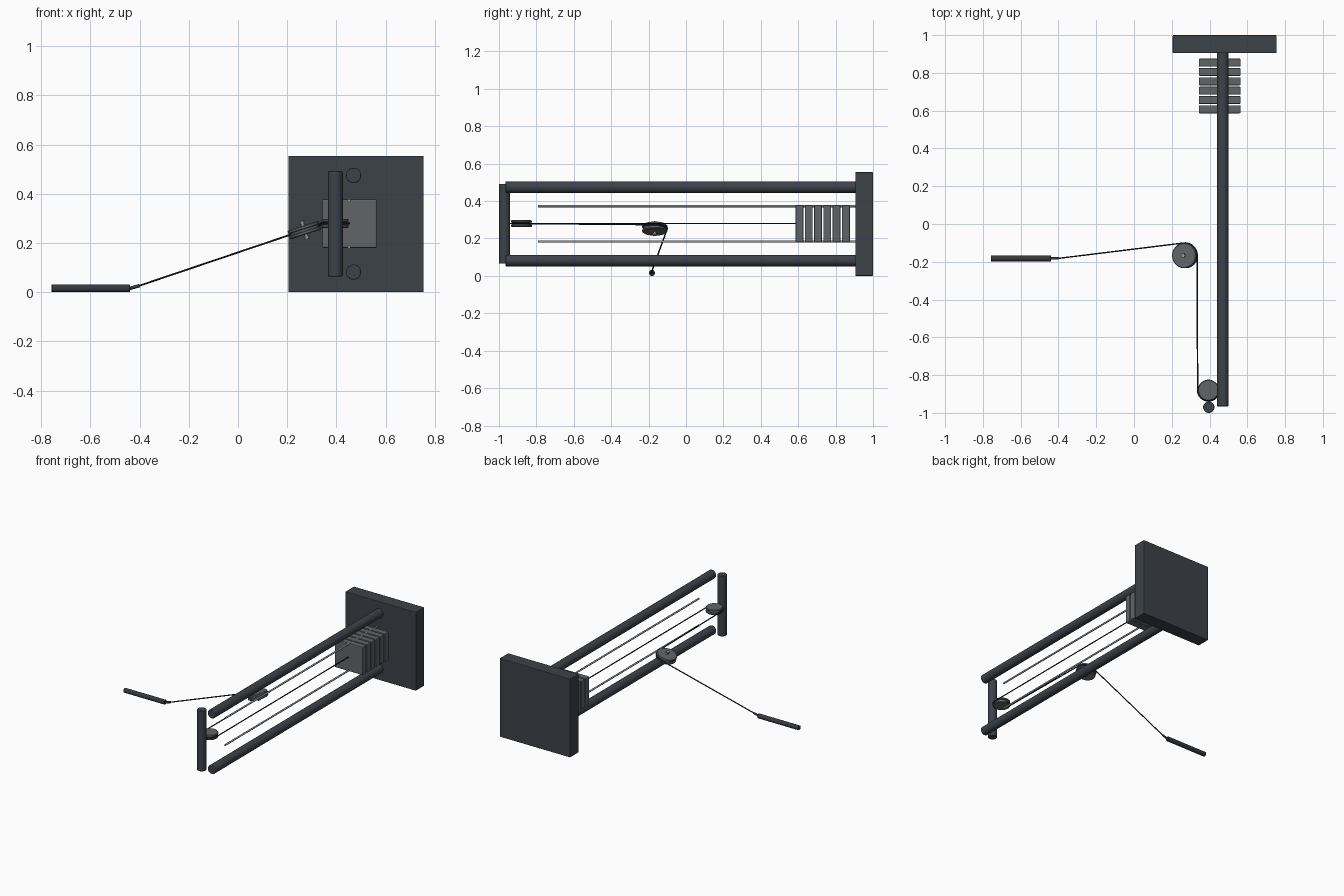
import bpy, math
from mathutils import Vector

cube = bpy.data.objects.get("Cube")
if cube:
    bpy.data.objects.remove(cube, do_unlink=True)


def material(name, rgb):
    m = bpy.data.materials.new(name)
    m.use_nodes = True
    m.diffuse_color = (*rgb, 1)
    bsdf = next(n for n in m.node_tree.nodes if n.type == 'BSDF_PRINCIPLED')
    bsdf.inputs["Base Color"].default_value = (*rgb, 1)
    return m


frame_mat = material("dark slate", (0.045, 0.055, 0.066))
weight_mat = material("mid grey", (0.12, 0.13, 0.137))
steel_mat = material("light steel", (0.3, 0.31, 0.32))
cable_mat = material("black cable", (0.012, 0.013, 0.015))
grip_mat = material("dark grip", (0.035, 0.042, 0.05))


def finish(obj, name, mat, smooth=True):
    obj.name = name
    obj.data.materials.append(mat)
    if smooth:
        bpy.ops.object.shade_smooth_by_angle(angle=math.radians(35))
    return obj


def box(name, lo, hi, mat, bevel):
    lo, hi = Vector(lo), Vector(hi)
    bpy.ops.mesh.primitive_cube_add(size=1, location=(lo + hi) / 2)
    obj = bpy.context.object
    obj.scale = hi - lo
    bpy.ops.object.transform_apply(location=False, rotation=False, scale=True)
    mod = obj.modifiers.new("soft edges", 'BEVEL')
    mod.width, mod.segments = bevel, 2
    return finish(obj, name, mat, False)


def rod(name, a, b, r, mat, bevel=0.0, sides=32):
    a, b = Vector(a), Vector(b)
    bpy.ops.mesh.primitive_cylinder_add(vertices=sides, radius=r,
                                        depth=(b - a).length, location=(a + b) / 2)
    obj = bpy.context.object
    obj.rotation_euler = (b - a).to_track_quat('Z', 'Y').to_euler()
    if bevel:
        mod = obj.modifiers.new("soft rim", 'BEVEL')
        mod.width, mod.segments, mod.limit_method = bevel, 2, 'ANGLE'
    return finish(obj, name, mat)


def pulley(name, centre, r, half, tilt):
    # Wheel turned from a profile with a shallow groove
    profile = [(0, -half), (r - 0.004, -half), (r, -half + 0.004), (r, -0.007),
               (r - 0.007, -0.004), (r - 0.007, 0.004), (r, 0.007),
               (r, half - 0.004), (r - 0.004, half), (0, half)]
    n = 40
    verts, faces = [], []
    for i in range(n):
        a = 2 * math.pi * i / n
        verts += [(p * math.cos(a), p * math.sin(a), z) for p, z in profile[1:-1]]
    k = len(profile) - 2
    for i in range(n):
        j = (i + 1) % n
        faces += [(i * k + s, j * k + s, j * k + s + 1, i * k + s + 1) for s in range(k - 1)]
    faces.append([i * k for i in reversed(range(n))])
    faces.append([i * k + k - 1 for i in range(n)])
    mesh = bpy.data.meshes.new(name)
    mesh.from_pydata(verts, [], faces)
    obj = bpy.data.objects.new(name, mesh)
    bpy.context.collection.objects.link(obj)
    bpy.ops.object.select_all(action='DESELECT')
    obj.select_set(True)
    bpy.context.view_layer.objects.active = obj
    obj.location = centre
    obj.rotation_euler = (0, tilt, 0)
    return finish(obj, name, weight_mat)


# Frame: base plate, two rails and the front crossbar
box("base_plate", (0.205, 0.905, 0), (0.755, 1, 0.555), frame_mat, 0.004)
for side, z in (("upper", 0.475), ("lower", 0.082)):
    rod(side + "_rail", (0.47, -0.965, z), (0.47, 0.91, z), 0.031, frame_mat, 0.003)
rod("front_crossbar", (0.396, -0.97, 0.065), (0.396, -0.97, 0.492), 0.03, frame_mat, 0.003)

# Guide rods and weight stack
for side, z in (("upper", 0.373), ("lower", 0.184)):
    rod(side + "_guide_rod", (0.452, -0.79, z), (0.452, 0.91, z), 0.006, steel_mat, sides=16)
for i in range(6):
    y = 0.586 + 0.0495 * i
    box(f"weight_plate_{i + 1}", (0.343, y, 0.18), (0.564, y + 0.042, 0.379), weight_mat, 0.005)

# Pulleys, with a bolt through the tilted one
tilt = math.radians(-18)
front_c = Vector((0.394, -0.88, 0.28))
side_c = Vector((0.27, -0.167, 0.253))
pulley("front_pulley", front_c, 0.056, 0.018, 0)
pulley("side_pulley", side_c, 0.067, 0.019, tilt)
axis = Vector((math.sin(tilt), 0, math.cos(tilt)))
rod("pulley_axle", side_c - axis * 0.032, side_c + axis * 0.032, 0.007, steel_mat, sides=12)
for side, s in (("upper", 1), ("lower", -1)):
    rod(side + "_axle_nut", side_c + axis * s * 0.026, side_c + axis * s * 0.038,
        0.012, steel_mat, sides=6)

# Cable: from the stack, around both pulleys, out to the handle
link_end = Vector((-0.4, -0.182, 0.027))
path = [Vector((0.452, 0.59, 0.28))]
for i in range(17):
    a = -math.pi * i / 16
    path.append(front_c + 0.057 * Vector((math.cos(a), math.sin(a), 0)))
u = Vector((math.cos(tilt), 0, -math.sin(tilt)))
for i in range(11):
    a = math.radians(9.7 * i)
    path.append(side_c + 0.067 * (u * math.cos(a) + Vector((0, math.sin(a), 0))))
path.append(link_end)
curve = bpy.data.curves.new("cable", 'CURVE')
curve.dimensions = '3D'
curve.bevel_depth = 0.0038
curve.bevel_resolution = 2
curve.use_fill_caps = True
spline = curve.splines.new('POLY')
spline.points.add(len(path) - 1)
for point, co in zip(spline.points, path):
    point.co = (*co, 1)
curve.materials.append(cable_mat)
bpy.context.collection.objects.link(bpy.data.objects.new("cable", curve))

# Handle with its cable link
rod("handle_grip", (-0.758, -0.182, 0.016), (-0.44, -0.182, 0.016), 0.016, grip_mat, 0.002)
rod("handle_link", (-0.445, -0.182, 0.014), link_end, 0.007, grip_mat, sides=16)
